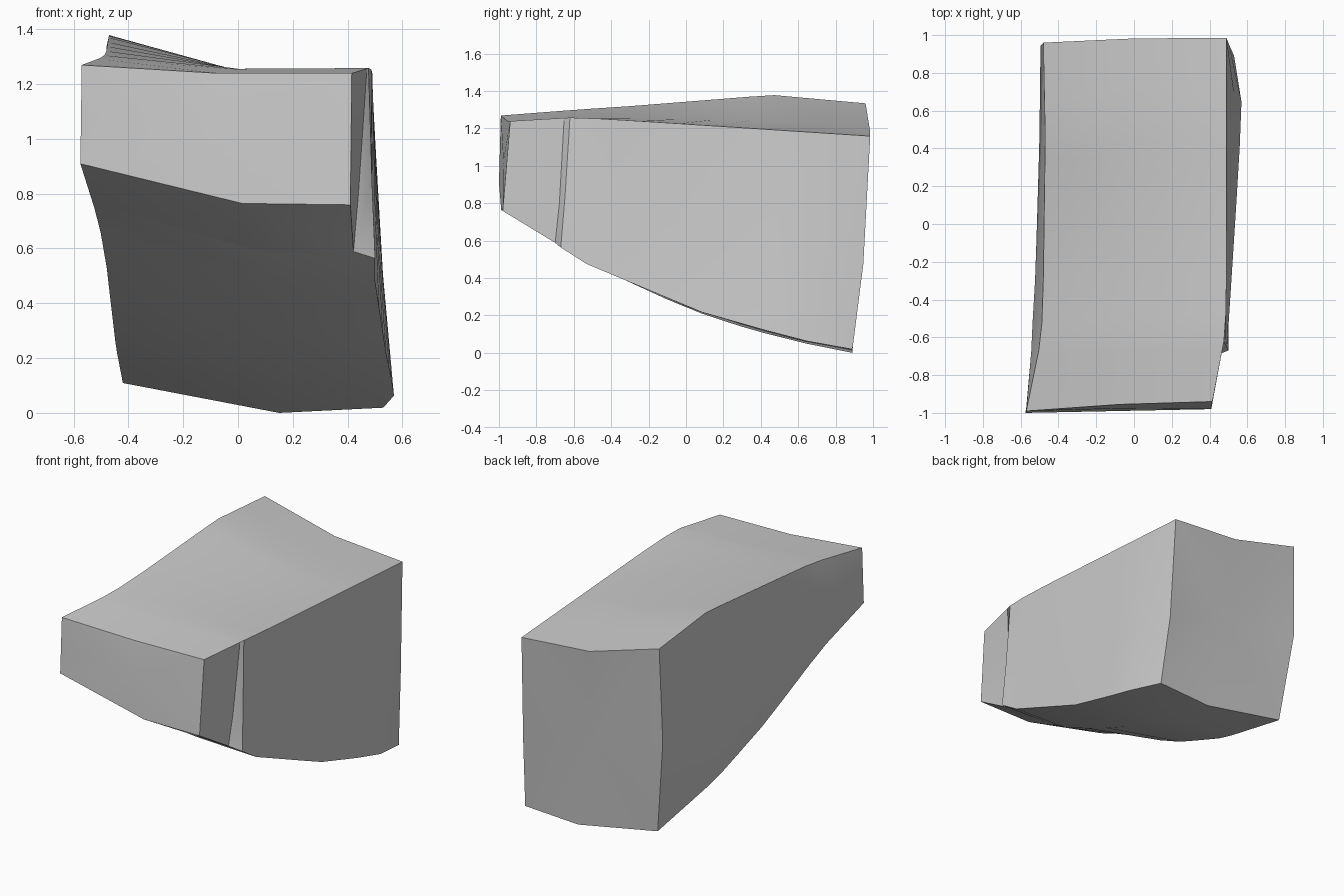
import bpy
import bmesh
import math
from mathutils import Vector

default_cube = bpy.data.objects.get("Cube")
if default_cube:
    bpy.data.objects.remove(default_cube, do_unlink=True)

# One matte grey for the whole block
grey = bpy.data.materials.new("stone grey")
grey.use_nodes = True
colour = (0.6, 0.6, 0.6, 1.0)
grey.diffuse_color = colour
shader = grey.node_tree.nodes["Principled BSDF"]
shader.inputs["Base Color"].default_value = colour
shader.inputs["Roughness"].default_value = 0.9

# Long corner edges of the block, each running from front to back
right_top_edge = [(0.415, -0.94, 1.24), (0.48, -0.6, 1.26),
                  (0.49, -0.4, 1.25), (0.49, 0.985, 1.16)]
left_top_edge = [(-0.57, -0.99, 1.27), (-0.49, -0.6, 1.30), (-0.48, -0.3, 1.32),
                 (-0.47, 0.46, 1.38), (-0.48, 0.96, 1.335)]
left_bottom_edge = [(-0.575, -1, 0.91), (-0.515, -0.63, 0.72), (-0.485, -0.45, 0.59),
                    (-0.465, -0.1, 0.41), (-0.445, 0.33, 0.24), (-0.42, 0.89, 0.11)]
# The right lower edge has a chipped corner at each end
right_bottom_edge = [(0.41, -0.98, 0.76), (0.42, -0.70, 0.59), (0.50, -0.67, 0.565),
                     (0.50, -0.54, 0.48), (0.54, 0.08, 0.22), (0.565, 0.5, 0.10),
                     (0.57, 0.64, 0.065), (0.53, 0.89, 0.02)]


def along(edge, t):
    """Point on an edge at the fraction t of its length in y."""
    y = edge[0][1] + t * (edge[-1][1] - edge[0][1])
    for start, end in zip(edge, edge[1:]):
        if y <= end[1] + 1e-6:
            blend = (y - start[1]) / (end[1] - start[1])
            return Vector(start).lerp(Vector(end), blend)
    return Vector(edge[-1])


def between(first, second, blend, offset):
    return first.lerp(second, blend) + Vector(offset)


def cross_section(t):
    """Eight-point ring with a hollow top, bulged left side and belly."""
    right_top, left_top, left_low, right_low = (
        along(edge, t) for edge in
        (right_top_edge, left_top_edge, left_bottom_edge, right_bottom_edge))
    swell = min(1, t * 4)
    top_mid = between(right_top, left_top, 0.5, (0, 0.01, -0.015 - 0.035 * t))
    left_mid = between(left_top, left_low, 0.5, (-0.045 * swell, 0.02 * t, 0))
    belly = between(left_low, right_low, 0.6, (0, 0, -0.055))
    right_mid = between(right_top, right_low, 0.6, (-0.01 * t, 0.02 * t, 0))
    if 0 < t < 0.16:
        right_mid.z = 0.8
    return [right_top, top_mid, left_top, left_mid,
            left_low, belly, right_low, right_mid]


def cap(bm, ring, depth):
    """Close an end with a fan around a slightly offset centre."""
    centre = sum((v.co for v in ring), Vector()) / len(ring)
    hub = bm.verts.new(centre + Vector((0, depth, 0)))
    for a, b in zip(ring, ring[1:] + ring[:1]):
        bm.faces.new((a, b, hub))


# Loft the rings into a wedge-shaped block
bm = bmesh.new()
stations = [0, 0.15, 0.166, 0.24, 0.36, 0.47, 0.57, 0.68, 0.75, 0.87, 1]
rings = [[bm.verts.new(p) for p in cross_section(t)] for t in stations]
for ring, following in zip(rings, rings[1:]):
    for i in range(len(ring)):
        j = (i + 1) % len(ring)
        bm.faces.new((ring[i], ring[j], following[j], following[i]))
cap(bm, rings[0], 0)
cap(bm, rings[-1], -0.01)
bmesh.ops.recalc_face_normals(bm, faces=bm.faces)

# Rest the block on the ground
lowest = min(v.co.z for v in bm.verts)
bmesh.ops.translate(bm, verts=bm.verts, vec=(0, 0, -lowest))

mesh = bpy.data.meshes.new("wedge_block")
bm.to_mesh(mesh)
bm.free()
mesh.materials.append(grey)
block = bpy.data.objects.new("wedge_block", mesh)
bpy.context.scene.collection.objects.link(block)

bpy.ops.object.select_all(action="DESELECT")
block.select_set(True)
bpy.context.view_layer.objects.active = block
bpy.ops.object.shade_smooth_by_angle(angle=math.radians(30))
